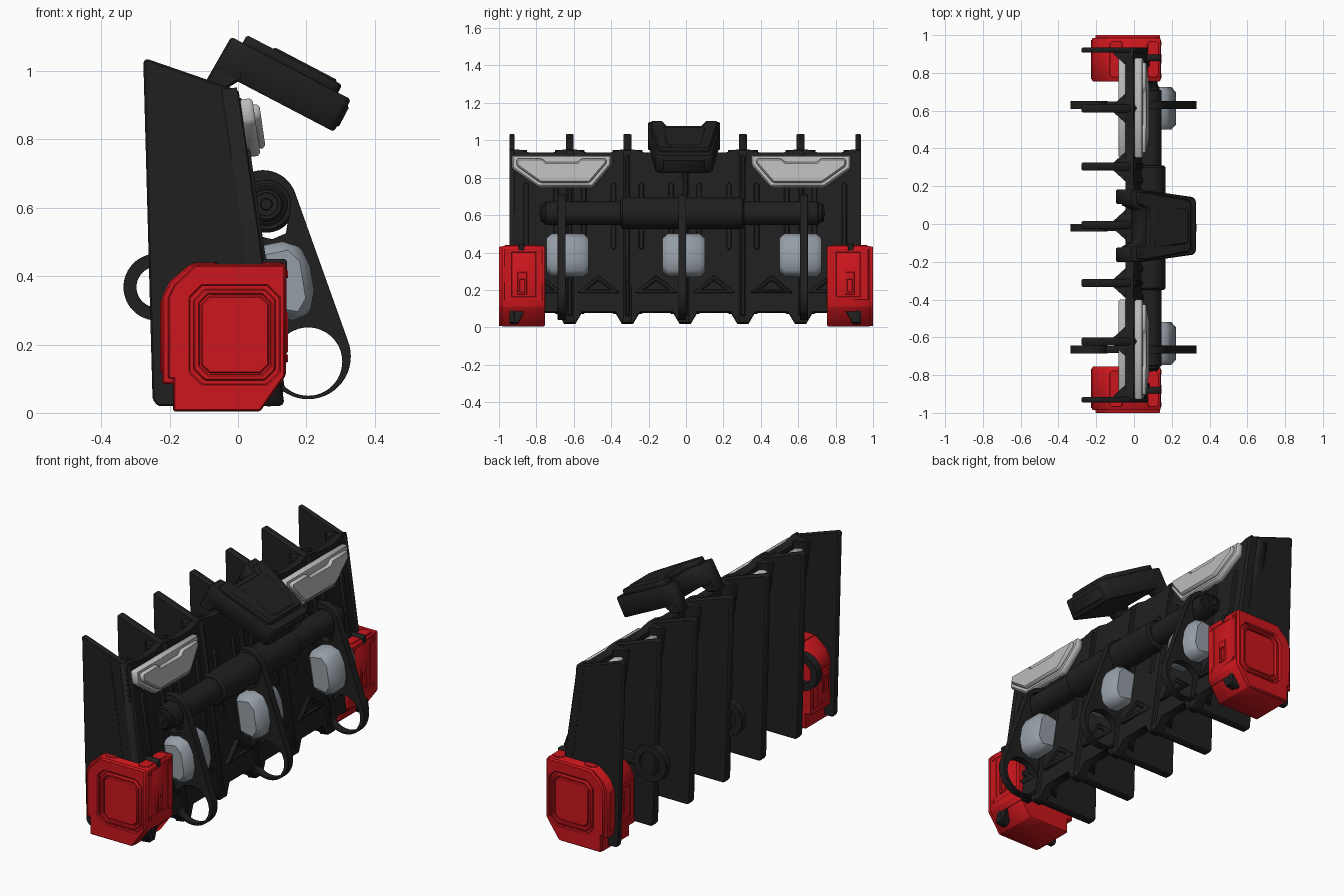
import bpy, bmesh
from math import sin, cos, tau, pi
from mathutils import Matrix, Vector
from mathutils.geometry import convex_hull_2d

if "Cube" in bpy.data.objects:
    bpy.data.objects.remove(bpy.data.objects["Cube"])


def material(name, rgb):
    m = bpy.data.materials.new(name)
    m.diffuse_color = (*rgb, 1)
    m.use_nodes = True
    m.node_tree.nodes["Principled BSDF"].inputs["Base Color"].default_value = m.diffuse_color
    return m


BLACK = material("black", (0.014, 0.014, 0.014))
RED = material("red", (0.6, 0.008, 0.012))
LIGHT = material("light_grey", (0.5, 0.5, 0.5))
STEEL = material("steel_grey", (0.3, 0.34, 0.38))


def frame(x_axis, y_axis, origin=(0, 0, 0)):
    x, y = Vector(x_axis).normalized(), Vector(y_axis).normalized()
    m = Matrix((x, y, x.cross(y))).transposed().to_4x4()
    m.translation = origin
    return m


SIDE = frame((1, 0, 0), (0, 0, 1))                        # profile x,z; depth = -y
UP = Vector((-0.144, 0, 0.99)).normalized()
PANEL = frame((0, 1, 0), UP, (0.135, 0, 0))               # profile y,z on leaning panel
SECTION = frame((0, 1, 0), (-UP.z, 0, UP.x), (0.135, 0, 0))  # section y,depth; along slope
FACE = frame((0, 1, 0), (0, 0, 1))                        # profile y,z; depth = x
TOP = frame((1, 0, 0), (0, 1, 0))
HOOD = frame((0.886, 0, -0.463), (0, 1, 0), (-0.02, -0.01, 1.10))


def plate(name, loops, m, d0, d1, mat, bevel=0.006, seg=1, smooth=False):
    """Extrude closed 2D loops (outline, then holes) between depths d0 and d1 of frame m."""
    cu = bpy.data.curves.new(name, 'CURVE')
    cu.dimensions, cu.fill_mode, cu.extrude = '2D', 'BOTH', (d1 - d0) / 2
    for pts in loops:
        s = cu.splines.new('POLY')
        s.points.add(len(pts) - 1)
        for p, c in zip(s.points, pts):
            p.co = (c[0], c[1], 0, 1)
        s.use_cyclic_u = True
    tmp = bpy.data.objects.new("tmp", cu)
    bpy.context.collection.objects.link(tmp)
    dg = bpy.context.evaluated_depsgraph_get()
    me = bpy.data.meshes.new_from_object(tmp.evaluated_get(dg))
    bpy.data.objects.remove(tmp)
    bm = bmesh.new()
    bm.from_mesh(me)
    bmesh.ops.remove_doubles(bm, verts=bm.verts, dist=1e-5)
    bmesh.ops.dissolve_limit(bm, angle_limit=0.01, verts=bm.verts, edges=bm.edges)
    bmesh.ops.transform(bm, matrix=m @ Matrix.Translation((0, 0, (d0 + d1) / 2)), verts=bm.verts)
    bmesh.ops.recalc_face_normals(bm, faces=bm.faces)
    bm.to_mesh(me)
    bm.free()
    me.materials.clear()
    me.materials.append(mat)
    ob = bpy.data.objects.new(name, me)
    bpy.context.collection.objects.link(ob)
    if bevel:
        b = ob.modifiers.new("bevel", 'BEVEL')
        b.width, b.segments, b.limit_method, b.angle_limit = bevel, seg, 'ANGLE', 0.5
    if smooth:
        bpy.ops.object.select_all(action='DESELECT')
        ob.select_set(True)
        bpy.context.view_layer.objects.active = ob
        bpy.ops.object.shade_smooth_by_angle(angle=0.6)
    return ob


def side(name, loops, y0, y1, mat, **k):
    return plate(name, loops, SIDE, -y1, -y0, mat, **k)


def circle(x, y, r, n=48):
    return [(x + r * cos(tau * i / n), y + r * sin(tau * i / n)) for i in range(n)]


def hull(pts):
    return [pts[i] for i in convex_hull_2d(pts)]


def rect(x0, x1, y0, y1):
    return [(x0, y0), (x1, y0), (x1, y1), (x0, y1)]


def octagon(x0, x1, y0, y1, c):
    return [(x0 + c, y0), (x1 - c, y0), (x1, y0 + c), (x1, y1 - c),
            (x1 - c, y1), (x0 + c, y1), (x0, y1 - c), (x0, y0 + c)]


def rod(name, r, y0, y1, mat=BLACK, bevel=0.006):
    side(name, [circle(0.083, 0.61, r)], y0, y1, mat, bevel=bevel, smooth=True)


# leaning main panel, with a tooth below and a raised lip above every fin
FINS = [-0.93 + 0.3085 * i for i in range(7)]
Y0, Y1 = -0.944, 0.934
clip = lambda y: max(Y0, min(Y1, y))
bottom = [(clip(f + d), z) for f in FINS
          for d, z in ((-0.065, 0.085), (-0.03, 0.025), (0.03, 0.025), (0.065, 0.085))]
lip = [(clip(f + d), z) for f in reversed(FINS)
       for d, z in ((0.09, 0.945), (0.03, 0.962), (-0.03, 0.962), (-0.09, 0.945))]
plate("main_panel", [bottom + lip], PANEL, -0.045, 0, BLACK, bevel=0)

# upright fins with flared roots
for i, f in enumerate(FINS):
    h = 0.014 if i in (0, 6) else 0.021
    side("fin", [[(-0.277, 1.03), (-0.265, 1.035), (0.002, 0.943), (0.135, 0.03), (0.125, 0.02),
                  (-0.235, 0.02), (-0.25, 0.04)]], f - h, f + h, BLACK, bevel=0.005)
    lo = -h if i == 0 else -0.08
    hi = h if i == 6 else 0.08
    plate("fin_root", [[(f + lo, 0.04), (f + hi, 0.04), (f + min(hi, 0.022), 0.105),
                        (f + max(lo, -0.022), 0.105)]], SECTION, 0.08, 0.965, BLACK, bevel=0)
    if 0 < i < 6:
        plate("front_rib", [rect(f - 0.012, f + 0.012, 0.06, 0.93)], PANEL, -0.01, 0.012, BLACK)

# raised gussets and short ribs on the panel face
for a, b in zip(FINS, FINS[1:]):
    c = (a + b) / 2
    plate("gusset", [[(c - 0.115, 0.185), (c + 0.115, 0.185), (c, 0.28)],
                     [(c - 0.06, 0.203), (c, 0.25), (c + 0.06, 0.203)]], PANEL, -0.01, 0.018, BLACK)
    plate("gusset_fill", [[(c - 0.09, 0.19), (c + 0.09, 0.19), (c, 0.265)]],
          PANEL, -0.01, 0.006, BLACK, bevel=0)
    for d in (-0.08, 0.08):
        plate("short_rib", [octagon(c + d - 0.014, c + d + 0.014, 0.42, 0.78, 0.01)],
              PANEL, -0.01, 0.012, BLACK)

# light trapezoid plates, front and back of the panel top
for s in (1, -1):
    def flip(pts):
        return [(-0.025 + s * (y + 0.025), z) for y, z in pts]
    outline = flip([(-0.93, 0.925), (-0.4, 0.925), (-0.4, 0.875), (-0.5, 0.755),
                    (-0.79, 0.755), (-0.93, 0.855)])
    inner = flip([(-0.905, 0.905), (-0.77, 0.905), (-0.75, 0.885), (-0.58, 0.885), (-0.56, 0.905),
                  (-0.425, 0.905), (-0.425, 0.88), (-0.515, 0.775), (-0.78, 0.775), (-0.905, 0.865)])
    plate("light_plate", [outline], PANEL, 0, 0.04, LIGHT, bevel=0.008)
    plate("light_plate_face", [inner], PANEL, 0.03, 0.058, LIGHT, bevel=0.008)
    plate("light_back_plate", [outline], PANEL, -0.085, -0.045, LIGHT, bevel=0.008)

# cross shaft with thick sleeve and stepped ends
rod("cross_shaft", 0.063, -0.755, 0.71)
rod("shaft_sleeve", 0.083, -0.35, 0.31, bevel=0.01)
rod("shaft_cap", 0.052, -0.77, 0.73)
for y in (-0.77, 0.73):
    for r, t in ((0.045, 0.008), (0.018, 0.012)):
        inner = [circle(0.083, 0.61, r - 0.012)] if r > 0.03 else []
        side("shaft_end_ring", [circle(0.083, 0.61, r)] + inner, y - t, y + t, BLACK, bevel=0.003)

# looped arms with lower eyes, and rear eyes
for y in (-0.665, -0.02, 0.63):
    outer = hull(circle(0.073, 0.61, 0.1) + circle(0.205, 0.165, 0.125))
    outer = hull(outer + circle(0.205, 0.166, 0.125))
    slot = hull(circle(0.083, 0.61, 0.07) + [(0.05, 0.52), (0.1, 0.508), (0.14, 0.525)])
    side("arm", [outer, circle(0.205, 0.15, 0.1), slot], y - 0.021, y + 0.021, BLACK,
         bevel=0.005, smooth=True)
    side("rear_eye", [circle(-0.237, 0.368, 0.098), circle(-0.237, 0.368, 0.06)],
         y - 0.021, y + 0.021, BLACK, bevel=0.005, smooth=True)
    side("rear_eye_stem", [rect(-0.155, 0.06, 0.335, 0.4)], y - 0.018, y + 0.018, BLACK)

# faceted steel blocks
for y in (-0.633, -0.012, 0.612):
    side("steel_block", [[(0.05, 0.485), (0.157, 0.507), (0.207, 0.455), (0.227, 0.33),
                          (0.19, 0.265), (0.08, 0.285)]], y - 0.113, y + 0.113, STEEL, bevel=0.028)

# red end boxes
BOX = [(-0.14, 0.435), (0.14, 0.435), (0.14, 0.11), (0.065, 0.004), (-0.19, 0.004),
       (-0.19, 0.085), (-0.222, 0.085), (-0.222, 0.34), (-0.2, 0.385)]
COVER = [(-0.125, 0.432), (0.138, 0.432), (0.138, 0.112), (0.063, 0.006), (-0.188, 0.006),
         (-0.188, 0.1), (-0.205, 0.1), (-0.205, 0.335), (-0.185, 0.375)]
for s in (-1, 1):
    def rng(a, b):
        return sorted((s * a, s * b))
    side("red_box", [BOX], *rng(0.755, 0.985), RED, bevel=0.005)
    side("red_cover", [COVER, octagon(-0.14, 0.12, 0.085, 0.372, 0.035)], *rng(0.98, 1.0), RED,
         bevel=0.005)
    side("red_frame", [octagon(-0.13, 0.11, 0.095, 0.362, 0.032),
                       octagon(-0.112, 0.095, 0.112, 0.346, 0.025)], *rng(0.98, 0.998), RED, bevel=0.004)
    side("red_inset", [octagon(-0.108, 0.091, 0.116, 0.342, 0.025)], *rng(0.98, 0.994), RED,
         bevel=0.004)
    # front and back face details: panels, latch frame and bolts
    for x0, x1, zl in ((0.136, 0.146, 0.145), (-0.228, -0.218, 0.12)):
        plate("red_face_frame", [rect(*rng(0.765, 0.975), zl, 0.42 if x0 > 0 else 0.33),
                                 rect(*rng(0.805, 0.93), zl + 0.02, 0.4 if x0 > 0 else 0.31)],
              FACE, x0, x1 - 0.004, RED, bevel=0.003)
        plate("red_latch", [rect(*rng(0.85, 0.9), 0.175, 0.295),
                            rect(*rng(0.863, 0.887), 0.19, 0.255)], FACE, x0, x1, RED, bevel=0.003)
        for y in (0.785, 0.955):
            for z in (zl + 0.015, 0.405 if x0 > 0 else 0.315):
                plate("red_bolt", [circle(s * y, z, 0.011, 12)], FACE, x0, x1, RED, bevel=0)
    for x0, x1 in ((-0.13, -0.06), (0.07, 0.132)):
        plate("red_top_pad", [octagon(x0, x1, *rng(0.775, 0.97), 0.015)], TOP, 0.43, 0.44, RED,
              bevel=0.003)
    plate("latch_pin", [rect(*rng(0.862, 0.898), 0.405, 0.45)], FACE, 0.06, 0.143, BLACK)

# sloping hood: slab, raised cap with a notch, face trims and two legs
plate("hood_slab", [[(0, -0.11), (0, -0.192), (0.07, -0.192), (0.38, -0.152), (0.395, -0.135),
                     (0.395, 0.135), (0.38, 0.152), (0.07, 0.192), (0, 0.192), (0, 0.11),
                     (0.06, 0.085), (0.06, -0.085)]], HOOD, -0.107, 0, BLACK)
plate("hood_cap", [[(0.038, -0.115), (0.038, -0.178), (0.09, -0.178), (0.34, -0.138), (0.353, -0.12),
                    (0.353, 0.12), (0.34, 0.138), (0.09, 0.178), (0.038, 0.178), (0.038, 0.115),
                    (0.095, 0.09), (0.095, -0.09)]], HOOD, -0.01, 0.026, BLACK)
plate("hood_cap_panel", [[(0.125, -0.115), (0.32, -0.095), (0.335, -0.08), (0.335, 0.08),
                          (0.32, 0.095), (0.125, 0.115)]], HOOD, 0.02, 0.032, BLACK)
plate("hood_front_trim", [rect(0.385, 0.401, -0.11, 0.11)], HOOD, -0.09, -0.02, BLACK)
for s in (-1, 1):
    a, b = sorted((-0.01 + s * 0.115, -0.01 + s * 0.192))
    side("hood_leg", [[(-0.02, 1.10), (0.03, 1.07), (0.01, 0.975), (-0.04, 0.945), (-0.097, 0.965)]],
         a, b, BLACK)
